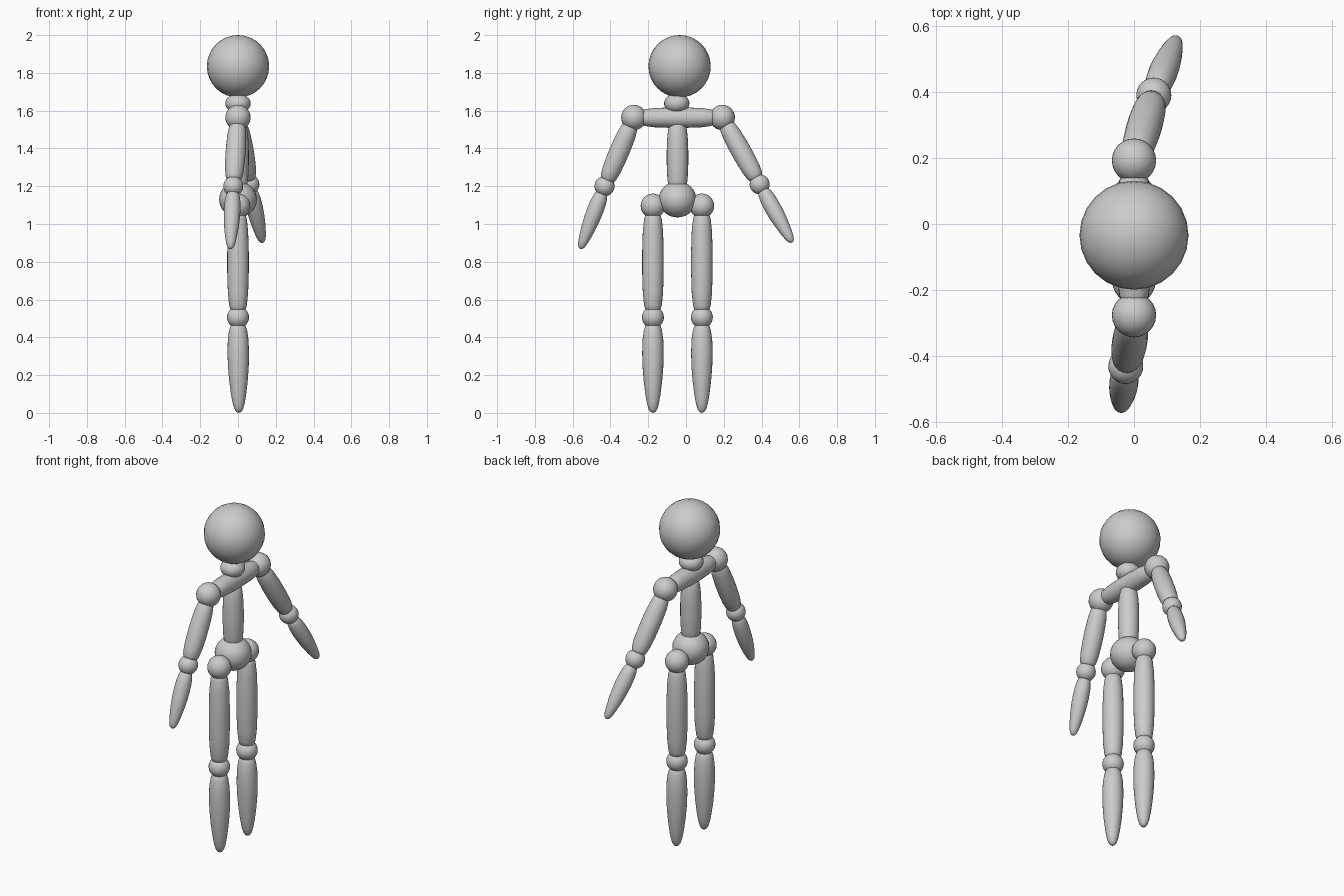
import bpy, bmesh, math
from mathutils import Vector

if "Cube" in bpy.data.objects:
    bpy.data.objects.remove(bpy.data.objects["Cube"])

# Limb outlines as (position along length, share of full radius)
EVEN = [(0, 0), (.008, .4), (.03, .67), (.08, .82), (.2, .94), (.4, 1), (.6, 1),
        (.8, .94), (.92, .82), (.97, .67), (.992, .4), (1, 0)]
TAPER = [(0, 0), (.01, .4), (.04, .67), (.1, .84), (.2, .96), (.35, 1), (.5, .96),
         (.65, .86), (.8, .7), (.9, .55), (.96, .4), (.99, .22), (1, 0)]


def finish(name, bm, loc):
    bmesh.ops.recalc_face_normals(bm, faces=bm.faces)
    mesh = bpy.data.meshes.new(name)
    bm.to_mesh(mesh)
    bm.free()
    for p in mesh.polygons:
        p.use_smooth = True
    ob = bpy.data.objects.new(name, mesh)
    ob.location = loc
    bpy.context.collection.objects.link(ob)
    return ob


def ball(name, loc, r, flat=1.0):
    bm = bmesh.new()
    bmesh.ops.create_uvsphere(bm, u_segments=24, v_segments=16, radius=r)
    ob = finish(name, bm, loc)
    ob.scale.z = flat


def limb(name, a, b, r, outline=EVEN, sides=24):
    """Lathed limb running from a to b."""
    a, b = Vector(a), Vector(b)
    axis = b - a
    bm = bmesh.new()
    verts = [bm.verts.new((f * r, 0, t * axis.length)) for t, f in outline]
    edges = [bm.edges.new(pair) for pair in zip(verts, verts[1:])]
    bmesh.ops.spin(bm, geom=verts + edges, cent=(0, 0, 0), axis=(0, 0, 1),
                   angle=2 * math.pi, steps=sides, use_merge=True)
    bmesh.ops.remove_doubles(bm, verts=bm.verts, dist=1e-5)
    ob = finish(name, bm, a)
    ob.rotation_euler = axis.to_track_quat('Z', 'Y').to_euler()


def between(p, q, start, end):
    """Shorten the span p-q by start and end distances."""
    p, q = Vector(p), Vector(q)
    d = (q - p).normalized()
    return p + d * start, q - d * end


# Head and trunk
MID = -0.045
ball("head", (0, -0.034, 1.835), 0.165)
ball("neck", (0, MID - .004, 1.638), 0.067, 0.78)
limb("shoulder_bar", (0, -0.25, 1.563), (0, 0.165, 1.563), 0.054)
limb("torso", (0, MID, 1.545), (0, MID, 1.16), 0.057)
ball("pelvis", (0, MID, 1.13), 0.1, 0.95)

# Arms: shoulder, elbow and fingertip positions
arms = {
    "left": ((0, -0.276, 1.564), (-0.025, -0.431, 1.2), (-0.04, -0.56, 0.868)),
    "right": ((0, 0.192, 1.564), (0.06, 0.39, 1.21), (0.13, 0.562, 0.902)),
}
for side, (shoulder, elbow, tip) in arms.items():
    ball(side + "_shoulder", shoulder, 0.067)
    ball(side + "_elbow", elbow, 0.053)
    limb(side + "_upper_arm", *between(shoulder, elbow, .03, .025), 0.053)
    limb(side + "_forearm", *between(elbow, tip, .025, 0), 0.044, TAPER)

# Legs
for side, y in (("left", -0.175), ("right", 0.084)):
    ball(side + "_hip", (0, y, 1.096), 0.065)
    ball(side + "_knee", (0, y, 0.506), 0.058)
    limb(side + "_thigh", (0, y, 1.07), (0, y, 0.525), 0.057)
    limb(side + "_shin", (0, y, 0.485), (0.004, y, 0), 0.057, TAPER)
